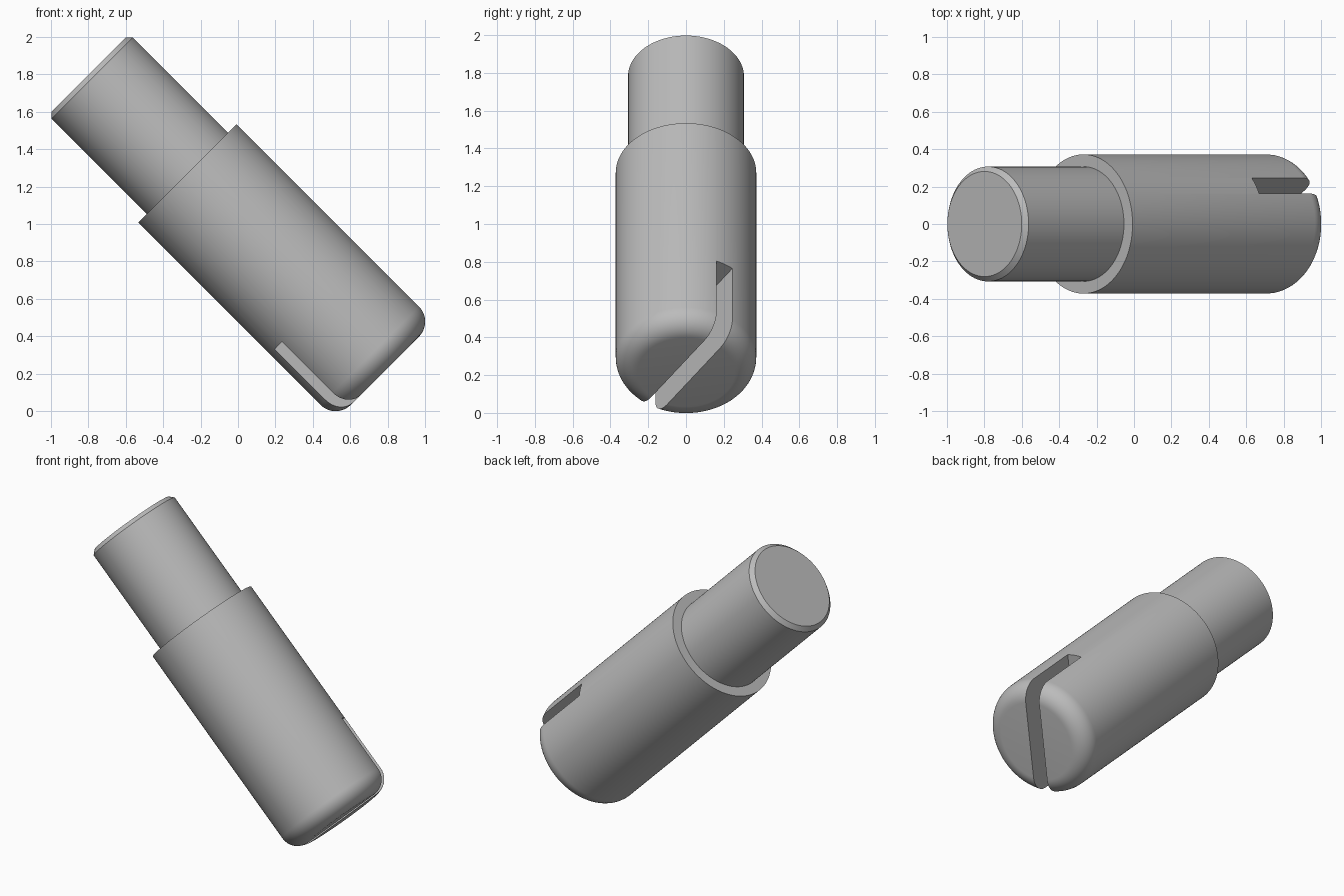
import bpy
import bmesh
from math import sin, cos, pi, radians
from mathutils import Matrix

cube = bpy.data.objects.get("Cube")
if cube:
    bpy.data.objects.remove(cube, do_unlink=True)

BODY_R, SHAFT_R = 0.372, 0.307
TIP, SHOULDER, TOP = -0.403, 1.09, 1.837
FILLET, CHAMFER = 0.114, 0.026
SLOT_WIDTH, SLOT_END, SLOT_ANGLE = 0.1, 0.095, radians(33.6)
SEGMENTS = 128

# The pin leans 45 degrees in the xz plane
lean = Matrix.Translation((0.5, 0, 0.5)) @ Matrix.Rotation(radians(-45), 4, 'Y')


def make_object(name, bm):
    bmesh.ops.recalc_face_normals(bm, faces=bm.faces)
    mesh = bpy.data.meshes.new(name)
    bm.to_mesh(mesh)
    bm.free()
    ob = bpy.data.objects.new(name, mesh)
    bpy.context.collection.objects.link(ob)
    ob.matrix_world = lean
    return ob


# Grey metal
metal = bpy.data.materials.new("grey_metal")
metal.use_nodes = True
grey = (0.5, 0.5, 0.5, 1)
metal.diffuse_color = grey
metal.node_tree.nodes["Principled BSDF"].inputs["Base Color"].default_value = grey

# Stepped pin: rounded tip, wide body, shoulder, thin shaft, chamfered end
profile = []
for i in range(13):
    a = pi / 2 * i / 12
    profile.append((BODY_R - FILLET + FILLET * sin(a), TIP + FILLET - FILLET * cos(a)))
profile += [(BODY_R, SHOULDER), (SHAFT_R, SHOULDER),
            (SHAFT_R, TOP - CHAMFER), (SHAFT_R - CHAMFER, TOP)]

bm = bmesh.new()
rings = []
for r, z in profile:
    rings.append([bm.verts.new((r * cos(2 * pi * k / SEGMENTS), r * sin(2 * pi * k / SEGMENTS), z))
                  for k in range(SEGMENTS)])
for low, high in zip(rings, rings[1:]):
    for k in range(SEGMENTS):
        n = (k + 1) % SEGMENTS
        bm.faces.new((low[k], low[n], high[n], high[k]))
bm.faces.new(rings[0])
bm.faces.new(rings[-1])
pin = make_object("slotted_pin", bm)
pin.data.materials.append(metal)

# Slot across the tip, cut straight through the body
bm = bmesh.new()
bottom = TIP - 0.2
bmesh.ops.create_cube(bm, size=1, matrix=Matrix.Rotation(SLOT_ANGLE, 4, 'Z')
                      @ Matrix.Translation((0, 0, (SLOT_END + bottom) / 2))
                      @ Matrix.Diagonal((1.2, SLOT_WIDTH, SLOT_END - bottom, 1)))
cutter = make_object("slot_cutter", bm)
cutter.data.materials.append(metal)
cutter.hide_render = True

cut = pin.modifiers.new("slot", 'BOOLEAN')
cut.operation = 'DIFFERENCE'
cut.solver = 'EXACT'
cut.object = cutter

bpy.ops.object.select_all(action='DESELECT')
pin.select_set(True)
bpy.context.view_layer.objects.active = pin
bpy.ops.object.modifier_apply(modifier=cut.name)
bpy.data.objects.remove(cutter, do_unlink=True)
bpy.ops.object.shade_smooth_by_angle(angle=radians(25))
